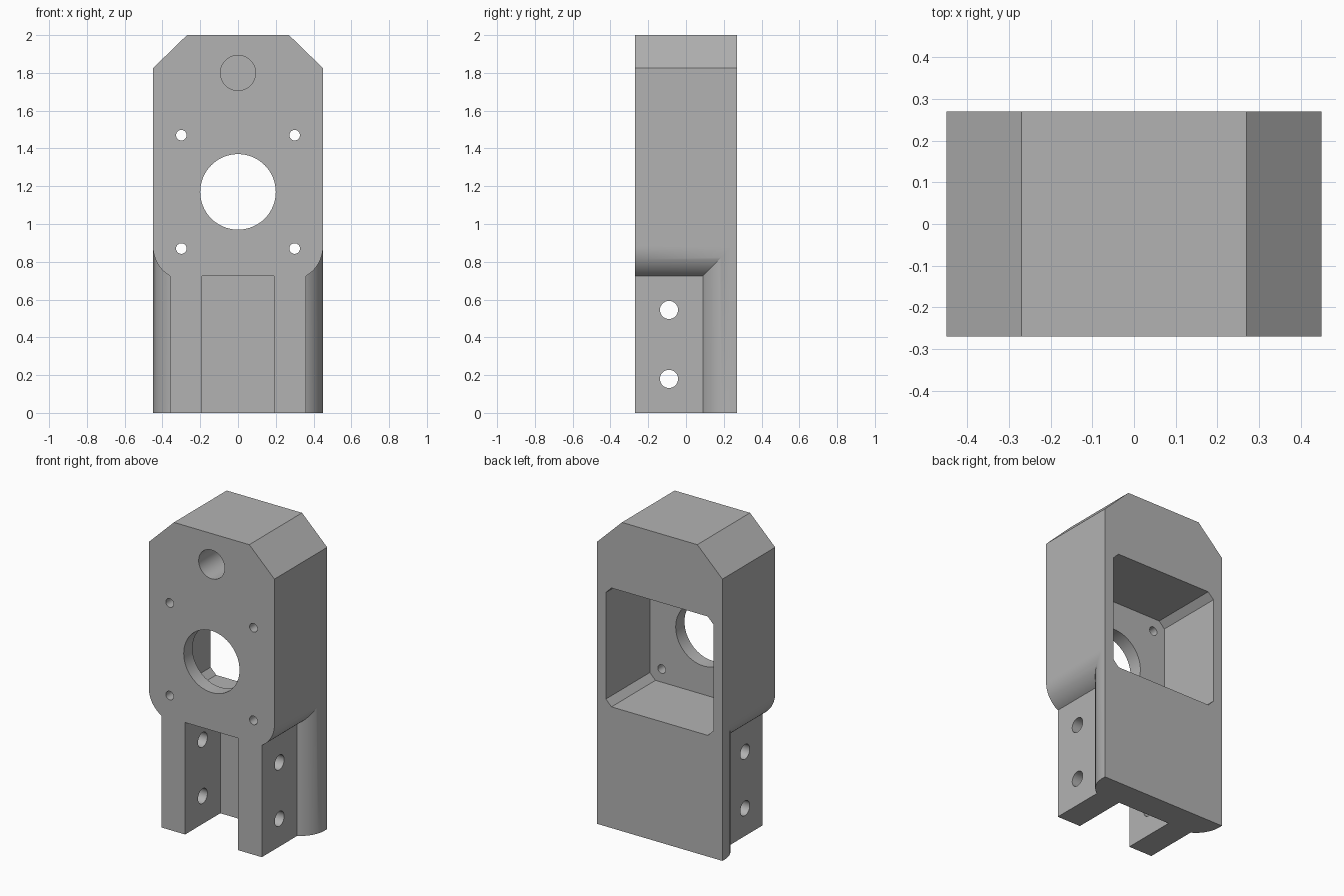
import bpy, bmesh, math
from mathutils import Matrix

if "Cube" in bpy.data.objects:
    bpy.data.objects.remove(bpy.data.objects["Cube"])

grey = bpy.data.materials.new("machined grey")
grey.use_nodes = True
colour = (0.45, 0.45, 0.45, 1)
grey.diffuse_color = colour
grey.node_tree.nodes["Principled BSDF"].inputs["Base Color"].default_value = colour

HALF_W, HALF_D, HEIGHT = 0.45, 0.27, 2.0
LEG_X, STEP_Y, STEP_Z, RADIUS = 0.36, 0.09, 0.725, 0.18
MOTOR_Z = 1.17


def loft(name, rings):
    """Skin a list of equal-length closed rings and cap both ends."""
    bm = bmesh.new()
    loops = [[bm.verts.new(p) for p in ring] for ring in rings]
    n = len(loops[0])
    for a, b in zip(loops, loops[1:]):
        for i in range(n):
            j = (i + 1) % n
            bm.faces.new((a[i], a[j], b[j], b[i]))
    bm.faces.new(loops[0])
    bm.faces.new(loops[-1])
    bmesh.ops.recalc_face_normals(bm, faces=bm.faces)
    mesh = bpy.data.meshes.new(name)
    bm.to_mesh(mesh)
    bm.free()
    obj = bpy.data.objects.new(name, mesh)
    bpy.context.collection.objects.link(obj)
    return obj


def prism(name, profile, y0, y1):
    """Extrude an x-z profile along y."""
    return loft(name, [[(x, y, z) for x, z in profile] for y in (y0, y1)])


def circle(x, z, r, n=64):
    return [(x + r * math.cos(math.tau * i / n), z + r * math.sin(math.tau * i / n))
            for i in range(n)]


def rect(x, z0, z1, c):
    """Rectangle centred on x = 0 with corners chamfered by c."""
    if not c:
        return [(-x, z0), (x, z0), (x, z1), (-x, z1)]
    return [(-x + c, z0), (x - c, z0), (x, z0 + c), (x, z1 - c),
            (x - c, z1), (-x + c, z1), (-x, z1 - c), (-x, z0 + c)]


def cut(target, cutter):
    cutter.hide_render = True
    mod = target.modifiers.new("cut", 'BOOLEAN')
    mod.operation, mod.solver, mod.object = 'DIFFERENCE', 'EXACT', cutter
    bpy.context.view_layer.objects.active = target
    bpy.ops.object.modifier_apply(modifier=mod.name)
    bpy.data.objects.remove(cutter)


# Main block with chamfered shoulders
outline = [(-HALF_W, 0), (HALF_W, 0), (HALF_W, 1.825), (0.27, HEIGHT),
           (-0.27, HEIGHT), (-HALF_W, 1.825)]
body = prism("bracket_body", outline, -HALF_D, HALF_D)
body.data.materials.append(grey)

# Side recesses: a rounded, mitred step around each leg
for side in (1, -1):
    steps = []
    centre_x = HALF_W - RADIUS
    start = math.acos((LEG_X - centre_x) / RADIUS)
    for i in range(17):
        a = start * (1 - i / 16)
        steps.append((centre_x + RADIUS * math.cos(a),
                      RADIUS * (math.sin(start) - math.sin(a))))
    steps.append((0.6, steps[-1][1]))
    rings = [[(side * x, -0.5, -0.2), (side * x, STEP_Y + t, -0.2),
              (side * x, STEP_Y + t, STEP_Z + t), (side * x, -0.5, STEP_Z + t)]
             for x, t in steps]
    cut(body, loft("side_recess", rings))

# Slot between the legs
cut(body, prism("leg_slot", rect(0.19, -0.2, STEP_Z, 0), -0.5, STEP_Y))

# Rear motor pocket, leaving a thin front wall
cut(body, prism("motor_pocket", rect(0.385, MOTOR_Z - 0.385, MOTOR_Z + 0.385, 0.04),
                -0.18, 0.5))

# Shaft opening, four screw holes and the blind hole above
cut(body, prism("shaft_opening", circle(0, MOTOR_Z, 0.2), -0.5, 0))
for x in (-0.3, 0.3):
    for dz in (-0.3, 0.3):
        cut(body, prism("screw_hole", circle(x, MOTOR_Z + dz, 0.028, 32), -0.5, 0))
cut(body, prism("blind_hole", circle(0, 1.8, 0.093), -0.5, 0.18))

# Cross bolt holes through both legs
for z in (0.18, 0.545):
    bolt = prism("bolt_hole", circle(-0.09, z, 0.048, 40), -0.7, 0.7)
    bolt.data.transform(Matrix(((0, -1, 0, 0), (1, 0, 0, 0), (0, 0, 1, 0), (0, 0, 0, 1))))
    cut(body, bolt)

# Smooth the rounds while keeping edges crisp
bpy.ops.object.select_all(action='DESELECT')
body.select_set(True)
bpy.context.view_layer.objects.active = body
bpy.ops.object.shade_smooth_by_angle(angle=math.radians(25))
